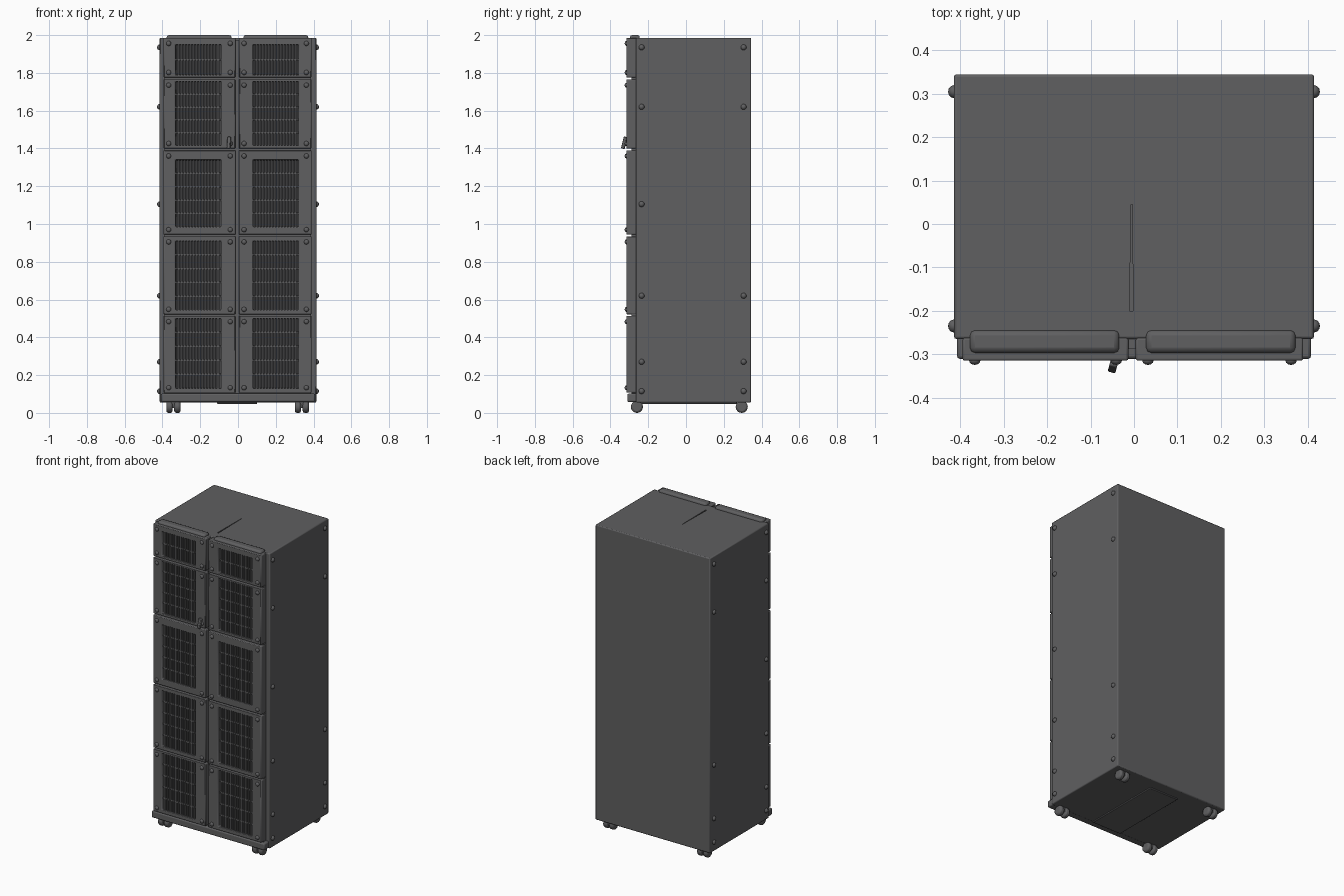
import bpy, bmesh, math
from mathutils import Matrix, Vector

old = bpy.data.objects.get("Cube")
if old:
    bpy.data.objects.remove(old, do_unlink=True)


def material(name, value):
    m = bpy.data.materials.new(name)
    m.use_nodes = True
    col = (value, value, value * 1.03, 1)
    m.diffuse_color = col
    bsdf = m.node_tree.nodes["Principled BSDF"]
    bsdf.inputs["Base Color"].default_value = col
    bsdf.inputs["Roughness"].default_value = 0.7
    return m


GREY = material("cabinet grey", 0.115)
DARK = material("slot dark grey", 0.03)


def finish(bm, name, mats=(GREY,), bevel=0, smooth=True):
    bmesh.ops.recalc_face_normals(bm, faces=bm.faces)
    mesh = bpy.data.meshes.new(name)
    bm.to_mesh(mesh)
    bm.free()
    ob = bpy.data.objects.new(name, mesh)
    bpy.context.collection.objects.link(ob)
    for m in mats:
        mesh.materials.append(m)
    if bevel:
        mod = ob.modifiers.new("Bevel", "BEVEL")
        mod.width, mod.segments, mod.limit_method = bevel, 2, "ANGLE"
    if smooth:
        bpy.context.view_layer.objects.active = ob
        for o in bpy.context.selected_objects:
            o.select_set(False)
        ob.select_set(True)
        bpy.ops.object.shade_smooth_by_angle(angle=math.radians(35))
    return ob


def add_box(bm, x, y, z):
    """Box spanning the given (low, high) pairs."""
    mid = Vector([(a + b) / 2 for a, b in (x, y, z)])
    size = [b - a for a, b in (x, y, z)]
    mat = Matrix.Translation(mid) @ Matrix.Diagonal((*size, 1))
    bmesh.ops.create_cube(bm, size=1, matrix=mat)


def box(name, x, y, z, bevel=0.0, mat=GREY):
    bm = bmesh.new()
    add_box(bm, x, y, z)
    return finish(bm, name, (mat,), bevel)


def add_dome(bm, centre, r, scale):
    mat = Matrix.Translation(centre) @ Matrix.Diagonal((*scale, 1))
    bmesh.ops.create_uvsphere(bm, u_segments=12, v_segments=8, radius=r, matrix=mat)


FRONT, BACK, FLOOR = -0.315, -0.262, -0.290

# Cabinet shell with a tapered crease cut in the roof
cabinet = box("cabinet_body", (-0.415, 0.415), (-0.265, 0.345), (0.055, 1.985), 0.006)
bm = bmesh.new()
outline = [(-0.010, -0.2), (-0.002, -0.2), (-0.004, 0.045), (-0.007, 0.045)]
face = bm.faces.new([bm.verts.new((x, y, 1.975)) for x, y in outline])
top = bmesh.ops.extrude_face_region(bm, geom=[face])
bmesh.ops.translate(bm, vec=(0, 0, 0.05),
                    verts=[v for v in top["geom"] if isinstance(v, bmesh.types.BMVert)])
crease = finish(bm, "crease_cutter", smooth=False)
crease.hide_render = True
crease.hide_viewport = True
cut = cabinet.modifiers.new("Crease", "BOOLEAN")
cut.operation, cut.object = "DIFFERENCE", crease

# Core behind the doors, plinth and underside hatch
box("door_core", (-0.39, 0.387), (FLOOR + 0.002, -0.25), (0.10, 1.975), 0)
box("plinth", (-0.408, 0.408), (-0.311, -0.25), (0.058, 0.102), 0.007)
box("underside_hatch", (-0.11, 0.10), (-0.26, 0.27), (0.047, 0.06), 0.003)


def door_panel(name, x, z, hole_x, hole_z):
    """Framed panel with a recessed opening whose floor is dark."""
    bm = bmesh.new()

    def ring(xx, zz, y):
        return [bm.verts.new((xx[i], y, zz[j])) for i, j in ((0, 0), (1, 0), (1, 1), (0, 1))]

    rings = [ring(x, z, BACK), ring(x, z, FRONT),
             ring(hole_x, hole_z, FRONT), ring(hole_x, hole_z, FLOOR)]
    for a, b in zip(rings, rings[1:]):
        for i in range(4):
            j = (i + 1) % 4
            bm.faces.new((a[i], a[j], b[j], b[i]))
    bm.faces.new(rings[0])
    bm.faces.new(rings[3]).material_index = 1
    finish(bm, name, (GREY, DARK), 0.005)


def grille(name, x, z, slots=15):
    """Vertical slats crossed by thin horizontal bars."""
    bm = bmesh.new()
    pitch = (x[1] - x[0]) / slots
    for i in range(1, slots):
        c = x[0] + i * pitch
        add_box(bm, (c - 0.0042, c + 0.0042), (-0.309, FLOOR), z)
    cells = max(2, round((z[1] - z[0]) / 0.074))
    for i in range(1, cells):
        c = z[0] + i * (z[1] - z[0]) / cells
        add_box(bm, x, (-0.306, FLOOR), (c - 0.004, c + 0.004))
    finish(bm, name, smooth=False)


# Rows: panel bottom and top, grille bottom and top
rows = [(0.107, 0.513, 0.130, 0.500), (0.522, 0.935, 0.545, 0.910),
        (0.944, 1.390, 0.985, 1.340), (1.400, 1.765, 1.415, 1.755),
        (1.776, 1.986, 1.790, 1.950)]
columns = {"right": ((-0.395, -0.013), (-0.330, -0.090)),
           "left": ((0.004, 0.390), (0.080, 0.320))}

for side, (px, gx) in columns.items():
    screws = bmesh.new()
    for n, (z0, z1, g0, g1) in enumerate(rows, 1):
        door_panel(f"{side}_door_panel_{n}", px, (z0, z1), gx, (g0, g1))
        grille(f"{side}_grille_{n}", gx, (g0, g1))
        for sx in (px[0] + 0.028, px[1] - 0.028):
            for sz in (z0 + 0.026, z1 - 0.03):
                add_dome(screws, (sx, FRONT, sz), 0.013, (1, 0.75, 1))
    finish(screws, f"{side}_panel_screws")
    # Rounded cap above each door
    cap = (-0.378, -0.034) if side == "right" else (0.028, 0.372)
    box(f"{side}_top_cap", cap, (-0.297, -0.245), (1.95, 2.0), 0.012)

# Bolts along both side walls
for side, sx in (("right", -0.415), ("left", 0.415)):
    bolts = bmesh.new()
    for y in (-0.235, 0.305):
        for z in (0.115, 0.27, 0.62, 1.105, 1.62, 1.935):
            if not (y > 0 and z == 1.105):
                add_dome(bolts, (sx, y, z), 0.015, (0.9, 1, 1))
    finish(bolts, f"{side}_side_bolts")

# Door latch
latch = box("door_latch", (-0.009, 0.009), (-0.009, 0.009), (-0.032, 0.032), 0.004)
latch.location = (-0.048, -0.327, 1.43)
latch.rotation_euler = (math.radians(-14), 0, math.radians(-15))

# Twin-wheel casters with a short stem
for fb, cy in (("front", -0.26), ("back", 0.295)):
    for lr, cx in (("right", -0.342), ("left", 0.338)):
        bm = bmesh.new()
        for d in (-0.021, 0.021):
            mat = Matrix.Translation((cx + d, cy, 0.032)) @ Matrix.Rotation(math.pi / 2, 4, "Y")
            bmesh.ops.create_cone(bm, cap_ends=True, segments=20, radius1=0.032,
                                  radius2=0.032, depth=0.033, matrix=mat)
        finish(bm, f"{fb}_{lr}_caster_wheels", bevel=0.01)
        box(f"{fb}_{lr}_caster_stem", (cx - 0.014, cx + 0.014),
            (cy - 0.02, cy + 0.02), (0.025, 0.06), 0.004)
